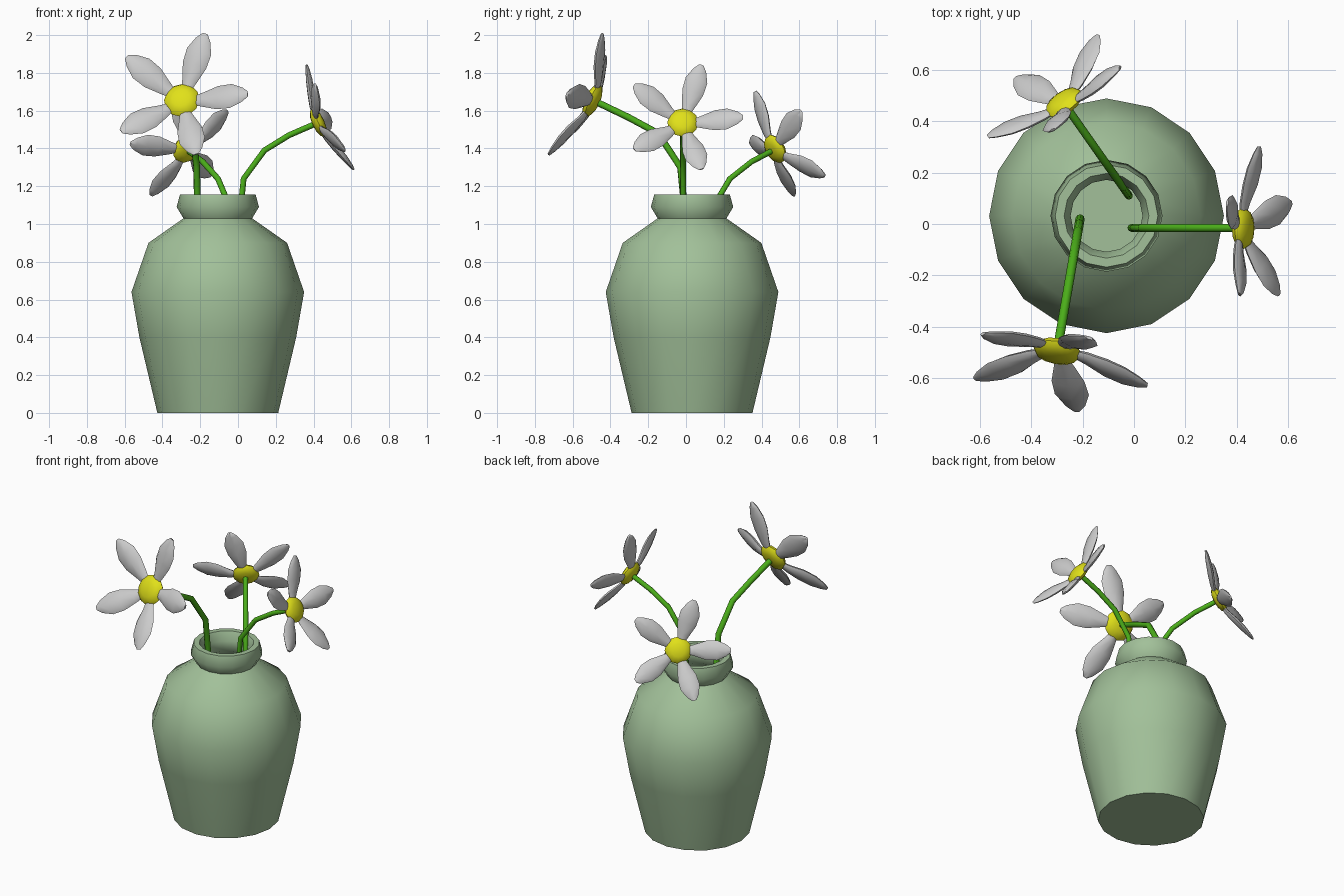
import bpy, bmesh
from math import sin, cos, pi, radians
from mathutils import Vector, Matrix

if "Cube" in bpy.data.objects:
    bpy.data.objects.remove(bpy.data.objects["Cube"])


def material(name, rgb):
    m = bpy.data.materials.new(name)
    m.diffuse_color = (*rgb, 1)
    m.use_nodes = True
    m.node_tree.nodes["Principled BSDF"].inputs["Base Color"].default_value = m.diffuse_color
    return m


GLAZE = material("green_glaze", (0.36, 0.53, 0.32))
GREEN = material("stem_green", (0.07, 0.42, 0.01))
YELLOW = material("yellow", (0.75, 0.75, 0.01))


def finish(name, bm, mat=None, angle=60, matrix=None):
    bmesh.ops.recalc_face_normals(bm, faces=bm.faces)
    me = bpy.data.meshes.new(name)
    bm.to_mesh(me)
    bm.free()
    me.shade_smooth()
    me.set_sharp_from_angle(angle=radians(angle))
    ob = bpy.data.objects.new(name, me)
    bpy.context.collection.objects.link(ob)
    if mat:
        me.materials.append(mat)
    if matrix:
        ob.matrix_world = matrix
    return ob


def loft(bm, rings):
    """Skin a list of point rings and cap both ends."""
    loops = [[bm.verts.new(p) for p in ring] for ring in rings]
    n = len(loops[0])
    for a, b in zip(loops, loops[1:]):
        for i in range(n):
            j = (i + 1) % n
            bm.faces.new((a[i], a[j], b[j], b[i]))
    bm.faces.new(loops[0])
    bm.faces.new(loops[-1])


# vase: outer wall, rolled rim, inner wall
PROFILE = [(0.32, 0), (0.415, 0.4), (0.457, 0.64), (0.367, 0.9), (0.182, 1.03),
           (0.218, 1.09), (0.2, 1.157), (0.165, 1.157), (0.14, 1.1), (0.145, 1.03),
           (0.33, 0.88), (0.415, 0.64), (0.38, 0.4), (0.29, 0.04)]
bm = bmesh.new()
loft(bm, [[(r * cos(pi * i / 8), r * sin(pi * i / 8), z) for i in range(16)]
          for r, z in PROFILE])
finish("vase", bm, GLAZE, 65, Matrix.Translation((-0.107, 0.032, 0)))


def stem(name, base, direction, path, radius):
    """Tube along (distance, height) points in the vertical plane of direction."""
    d = Vector((*direction, 0)).normalized()
    side = d.cross(Vector((0, 0, 1)))
    pts = [Vector((*base, 0)) + d * s + Vector((0, 0, z)) for s, z in path]
    rings = []
    for i, p in enumerate(pts):
        t = (pts[min(i + 1, len(pts) - 1)] - pts[max(i - 1, 0)]).normalized()
        up = side.cross(t)
        rings.append([p + radius * (side * cos(pi * k / 4) + up * sin(pi * k / 4))
                      for k in range(8)])
    bm = bmesh.new()
    loft(bm, rings)
    finish(name, bm, GREEN)


# petal stations: distance out, half width, half thickness, forward lift
PETAL = [(0.04, 0.018, 0.010, -0.004), (0.10, 0.036, 0.016, 0.008),
         (0.17, 0.058, 0.020, 0.030), (0.235, 0.060, 0.018, 0.048),
         (0.29, 0.036, 0.012, 0.062), (0.318, 0.013, 0.006, 0.068)]


def flower(name, centre, direction, size):
    """Five petals and a button, facing direction and tilted up."""
    n = (Vector((*direction, 0)).normalized() + Vector((0, 0, 0.45))).normalized()
    right = Vector((0, 0, 1)).cross(n).normalized()
    up = n.cross(right)
    frame = Matrix((right, up, n)).transposed().to_4x4()
    frame = Matrix.Translation(centre) @ frame @ Matrix.Scale(size, 4)
    bm = bmesh.new()
    for k in range(5):
        turn = Matrix.Rotation(2 * pi * k / 5, 3, 'Z')
        loft(bm, [[turn @ Vector((r, w * cos(pi * i / 4), h + t * sin(pi * i / 4)))
                   for i in range(8)] for r, w, t, h in PETAL])
    finish(name + "_petals", bm, None, 60, frame)
    bm = bmesh.new()
    bmesh.ops.create_uvsphere(bm, u_segments=12, v_segments=6, radius=0.082)
    bmesh.ops.scale(bm, vec=(1, 1, 0.4), verts=bm.verts)
    finish(name + "_button", bm, YELLOW, 60, frame)


# three flowers: name, stem base, facing, stem path, flower centre, size
FLOWERS = [
    ("front_flower", (-0.21, 0.02), (-0.17, -0.98),
     [(0, 0.5), (0.02, 1.0), (0.05, 1.30), (0.17, 1.48), (0.33, 1.565), (0.51, 1.65)],
     (-0.298, -0.495, 1.655), 1.157),
    ("right_flower", (-0.01, -0.015), (1, 0),
     [(0, 0.5), (0.01, 0.95), (0.04, 1.24), (0.15, 1.39), (0.28, 1.47), (0.43, 1.535)],
     (0.425, -0.017, 1.537), 1.0),
    ("back_flower", (-0.02, 0.11), (-0.575, 0.818),
     [(0, 0.4), (0.01, 0.82), (0.04, 1.09), (0.15, 1.24), (0.29, 1.33), (0.44, 1.395)],
     (-0.273, 0.472, 1.398), 1.0),
]
for name, base, facing, path, centre, size in FLOWERS:
    stem(name + "_stem", base, facing, path, 0.0155 * size)
    flower(name, centre, facing, size)
